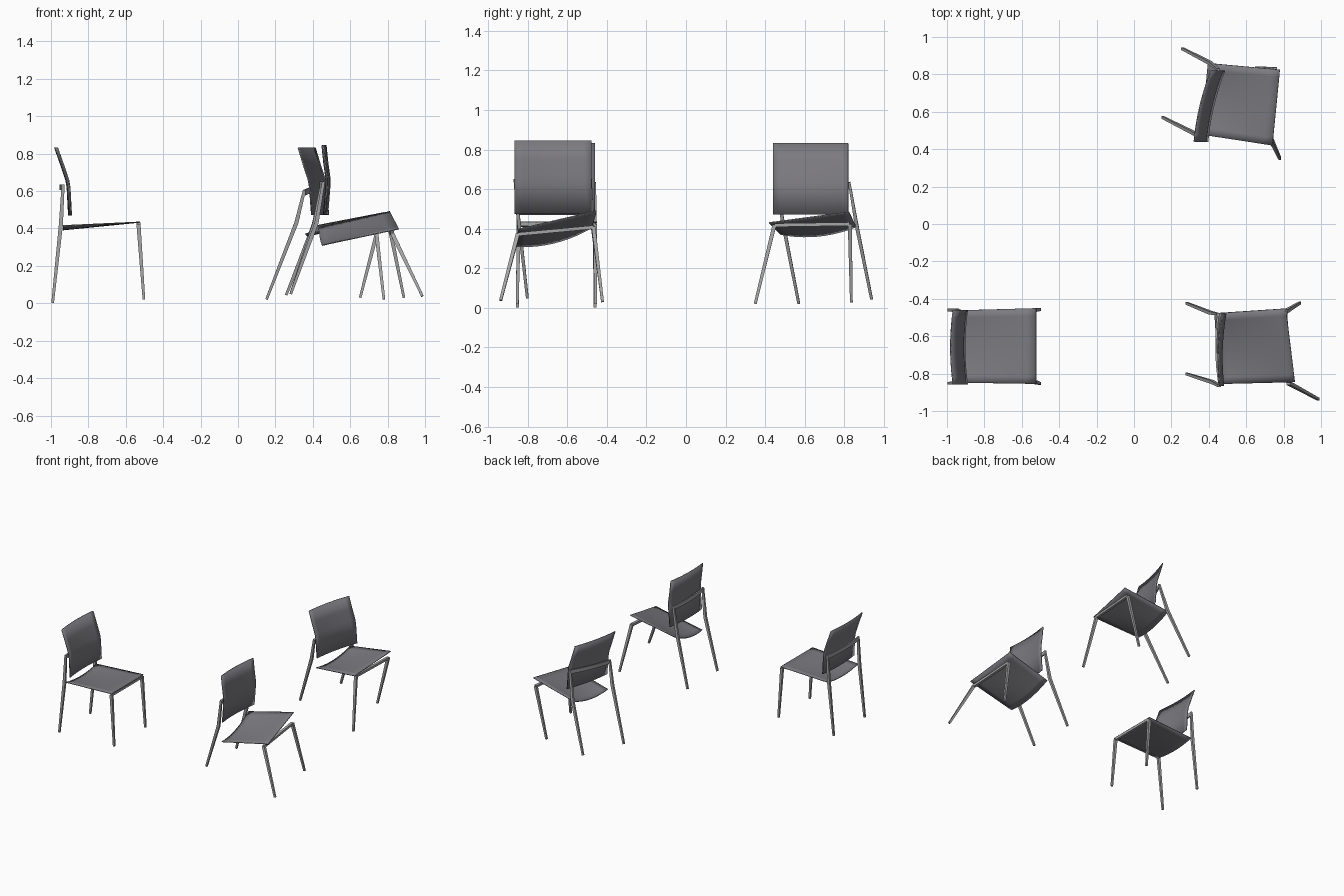
import bpy, bmesh, math
from mathutils import Vector as V

if "Cube" in bpy.data.objects:
    bpy.data.objects.remove(bpy.data.objects["Cube"])


def material(name, rgb):
    m = bpy.data.materials.new(name)
    m.diffuse_color = (*rgb, 1)
    m.use_nodes = True
    m.node_tree.nodes["Principled BSDF"].inputs["Base Color"].default_value = m.diffuse_color
    return m


PLASTIC = material("dark grey plastic", (0.20, 0.195, 0.215))
METAL = material("light grey metal", (0.38, 0.38, 0.38))


def finish(bm, name, mat, thick=0):
    bmesh.ops.recalc_face_normals(bm, faces=bm.faces)
    me = bpy.data.meshes.new(name)
    bm.to_mesh(me)
    bm.free()
    me.materials.append(mat)
    ob = bpy.data.objects.new(name, me)
    bpy.context.collection.objects.link(ob)
    if thick:
        s = ob.modifiers.new("thickness", 'SOLIDIFY')
        s.thickness, s.offset = thick, 0
    bpy.context.view_layer.objects.active = ob
    ob.select_set(True)
    bpy.ops.object.shade_smooth_by_angle(angle=math.radians(30))
    ob.select_set(False)


def sheet(name, f, nu, nv, thick):
    """Thin panel from a function of u, v in 0..1."""
    bm = bmesh.new()
    g = [[bm.verts.new(f(i / nu, j / nv)) for j in range(nv + 1)] for i in range(nu + 1)]
    for i in range(nu):
        for j in range(nv):
            bm.faces.new((g[i][j], g[i + 1][j], g[i + 1][j + 1], g[i][j + 1]))
    finish(bm, name, PLASTIC, thick)


def bar(name, pts, sizes):
    """Rectangular bar along points; sizes are (width, height) per point."""
    bm = bmesh.new()
    pts = [V(p) for p in pts]
    rings = []
    for i, (p, (w, h)) in enumerate(zip(pts, sizes)):
        d = (pts[min(i + 1, len(pts) - 1)] - pts[max(i - 1, 0)]).normalized()
        ref = V((0, 1, 0)) if abs(d.z) > 0.5 else V((0, 0, 1))
        a = d.cross(ref).normalized()
        b = a.cross(d)
        rings.append([bm.verts.new(p + a * w * s / 2 + b * h * t / 2)
                      for s, t in ((-1, -1), (1, -1), (1, 1), (-1, 1))])
    for r, q in zip(rings, rings[1:]):
        for k in range(4):
            bm.faces.new((r[k], r[(k + 1) % 4], q[(k + 1) % 4], q[k]))
    bm.faces.new(rings[0])
    bm.faces.new(rings[-1])
    finish(bm, name, METAL)


def bowed(a, b, bow, n=8):
    a, b = V(a), V(b)
    return [a.lerp(b, i / n) - V((bow * (1 - (2 * i / n - 1) ** 2), 0, 0)) for i in range(n + 1)]


def chair(tag, seat, sag, front_legs, back_legs, profile, near, far):
    # seat panel: back edge dips in the middle, front edge is straight
    bn, bf, fn, ff = (V(c) for c in seat)

    def seat_f(u, v):
        p = bn.lerp(bf, v).lerp(fn.lerp(ff, v), u)
        p.z -= sag * (1 - u) * (1 - (2 * v - 1) ** 2)
        return p
    sheet(tag + "_seat", seat_f, 8, 10, 0.006)

    # backrest panel: bent profile swept between its two side edges
    def back_f(u, v):
        x, z = profile[round(u * (len(profile) - 1))]
        p = V((*near, 0)).lerp(V((*far, 0)), v)
        return p + V((x - 0.014 * (1 - (2 * v - 1) ** 2), 0, z))
    sheet(tag + "_backrest", back_f, len(profile) - 1, 10, 0.007)

    # front legs with the bar joining them under the seat
    for side, (top, tip) in zip(("near", "far"), front_legs):
        bar(f"{tag}_front_leg_{side}", [top, tip], [(0.022, 0.020), (0.014, 0.014)])
    bar(tag + "_front_bar", [front_legs[0][0], front_legs[1][0]], [(0.02, 0.018)] * 2)

    # back legs, bent at seat height, with a flat bar behind the backrest
    for side, pts in zip(("near", "far"), back_legs):
        bar(f"{tag}_back_leg_{side}", pts, [(0.014, 0.014), (0.022, 0.018), (0.016, 0.012)])
    down = V((0, 0, -0.015))
    bar(tag + "_back_bar", bowed(V(back_legs[0][2]) + down, V(back_legs[1][2]) + down, 0.014),
        [(0.010, 0.03)] * 9)


# level chair at the left
chair("left_chair",
      [(-0.935, -0.848, 0.415), (-0.935, -0.462, 0.415), (-0.525, -0.855, 0.434), (-0.525, -0.45, 0.434)], 0.022,
      [((-0.532, -0.845, 0.422), (-0.503, -0.853, 0.02)), ((-0.532, -0.46, 0.422), (-0.503, -0.457, 0.02))],
      [[(-0.991, -0.852, 0.002), (-0.947, -0.848, 0.42), (-0.935, -0.85, 0.635)],
       [(-0.991, -0.46, 0.002), (-0.947, -0.462, 0.42), (-0.935, -0.46, 0.635)]],
      [(-0.966, 0.833), (-0.933, 0.74), (-0.906, 0.66), (-0.899, 0.62), (-0.891, 0.47)],
      (0, -0.858), (0, -0.46))

# tilted chair at the right front
chair("right_front_chair",
      [(0.455, -0.856, 0.312), (0.43, -0.478, 0.405), (0.86, -0.845, 0.398), (0.812, -0.452, 0.49)], 0.03,
      [((0.825, -0.85, 0.372), (0.986, -0.937, 0.038)), ((0.81, -0.468, 0.408), (0.887, -0.422, 0.03))],
      [[(0.282, -0.802, 0.05), (0.42, -0.845, 0.43), (0.457, -0.866, 0.65)],
       [(0.282, -0.424, 0.05), (0.41, -0.475, 0.43), (0.45, -0.482, 0.65)]],
      [(0.458, 0.845), (0.468, 0.75), (0.479, 0.67), (0.479, 0.63), (0.467, 0.475)],
      (0, -0.866), (0.012, -0.478))

# turned chair at the right rear
chair("right_rear_chair",
      [(0.36, 0.478, 0.372), (0.395, 0.86, 0.41), (0.74, 0.42, 0.43), (0.78, 0.825, 0.484)], 0.028,
      [((0.735, 0.447, 0.418), (0.78, 0.35, 0.022)), ((0.755, 0.828, 0.424), (0.653, 0.836, 0.03))],
      [[(0.153, 0.57, 0.022), (0.312, 0.49, 0.43), (0.355, 0.462, 0.605)],
       [(0.258, 0.938, 0.045), (0.405, 0.862, 0.42), (0.452, 0.825, 0.635)]],
      [(0.322, 0.832), (0.350, 0.74), (0.376, 0.66), (0.383, 0.62), (0.394, 0.472)],
      (0, 0.44), (0.09, 0.82))
